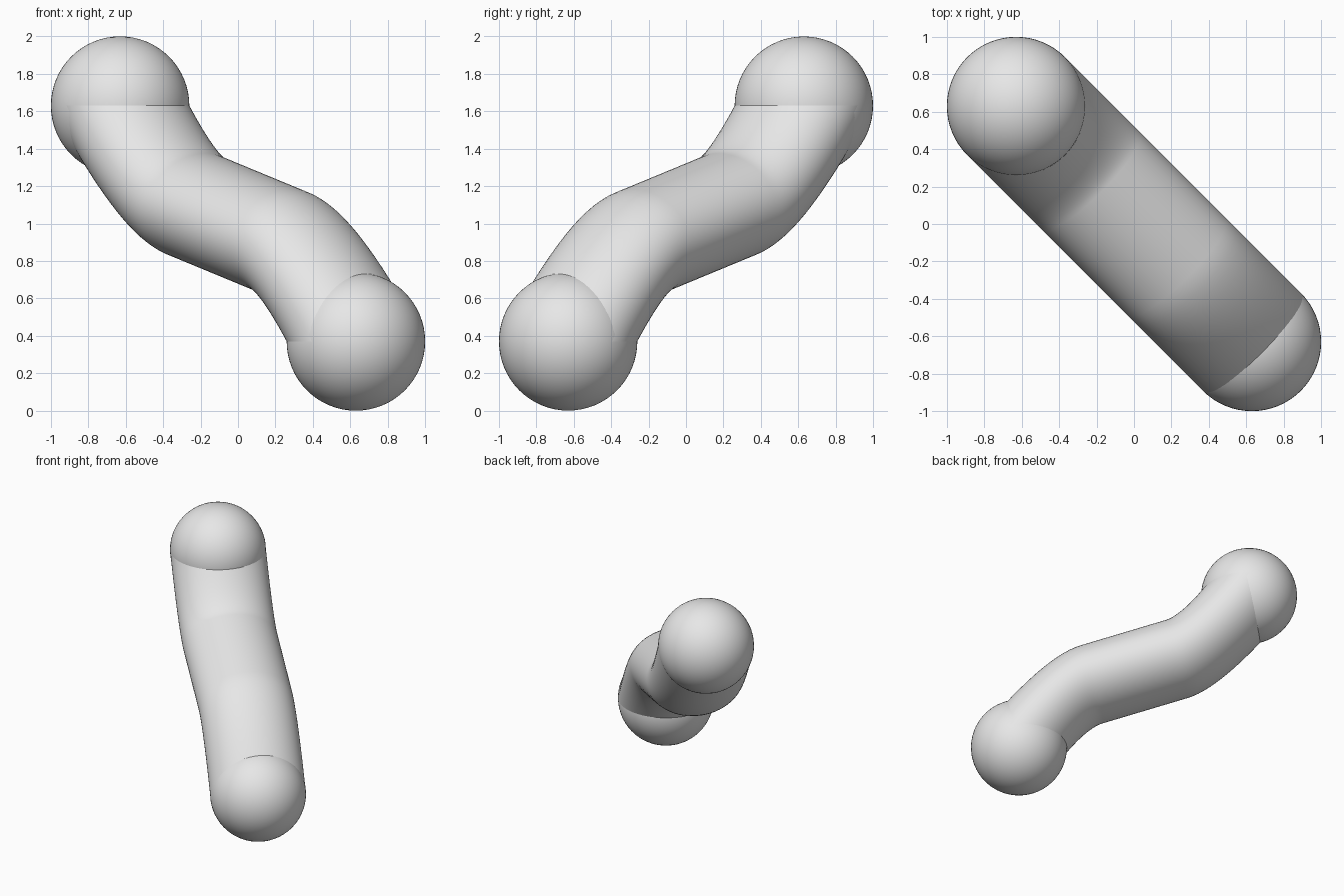
import bpy, bmesh, math
from mathutils import Vector

cube = bpy.data.objects.get("Cube")
if cube:
    bpy.data.objects.remove(cube, do_unlink=True)

# One plain grey for every part
grey = bpy.data.materials.new("light_grey")
grey.use_nodes = True
grey.diffuse_color = (0.8, 0.8, 0.8, 1)
grey.node_tree.nodes["Principled BSDF"].inputs["Base Color"].default_value = (0.8, 0.8, 0.8, 1)

R = 0.37                                  # ball radius and tube half width
E = 1 - R                                 # ball offset from the centre
ALONG = Vector((1, -1, 0)).normalized()   # diagonal the tube runs along
ACROSS = Vector((1, 1, 0)).normalized()
UP = Vector((0, 0, 1))
MID = Vector((0, 0, 1))
SEG, STEPS = 64, 14


def bend(p, q, r, u):
    """Point on a quadratic curve."""
    return p * (1 - u) ** 2 + q * 2 * u * (1 - u) + r * u * u


def ball(name, centre):
    bpy.ops.mesh.primitive_uv_sphere_add(segments=64, ring_count=32, radius=R, location=centre)
    obj = bpy.context.object
    obj.name = name
    obj.data.materials.append(grey)
    bpy.ops.object.shade_smooth()


# End balls
ball("upper_ball", (-E, E, 1 + E))
ball("lower_ball", (E, -E, R))

# Side profile of the upper bend: inner and outer edge as (along, height above middle)
t0 = -E * math.sqrt(2)
inner = [Vector(p) for p in ((t0 + R, E), (-0.35, 0.404), (-0.245, 0.375))]
outer = [Vector(p) for p in ((t0 - R, E), (-0.712, -0.1), (-0.405, -0.185))]
half = []
for i in range(STEPS + 1):
    a, b = bend(*inner, i / STEPS), bend(*outer, i / STEPS)
    half.append(((a + b) / 2, (a - b) / 2))

# The lower bend is the upper one turned half way round
rings = half + [(-c, h) for c, h in reversed(half)]

# Tube: elliptical rings joined along the bent path
bm = bmesh.new()
loops = []
for c, h in rings:
    loop = []
    for k in range(SEG):
        ang = math.tau * k / SEG
        p = c + h * math.cos(ang)
        loop.append(bm.verts.new(MID + ALONG * p.x + UP * p.y + ACROSS * R * math.sin(ang)))
    loops.append(loop)
for lo, hi in zip(loops, loops[1:]):
    for k in range(SEG):
        n = (k + 1) % SEG
        bm.faces.new((lo[k], lo[n], hi[n], hi[k]))
bmesh.ops.recalc_face_normals(bm, faces=bm.faces[:])
mesh = bpy.data.meshes.new("bent_tube")
bm.to_mesh(mesh)
bm.free()
mesh.materials.append(grey)
mesh.shade_smooth()
tube = bpy.data.objects.new("bent_tube", mesh)
bpy.context.collection.objects.link(tube)
